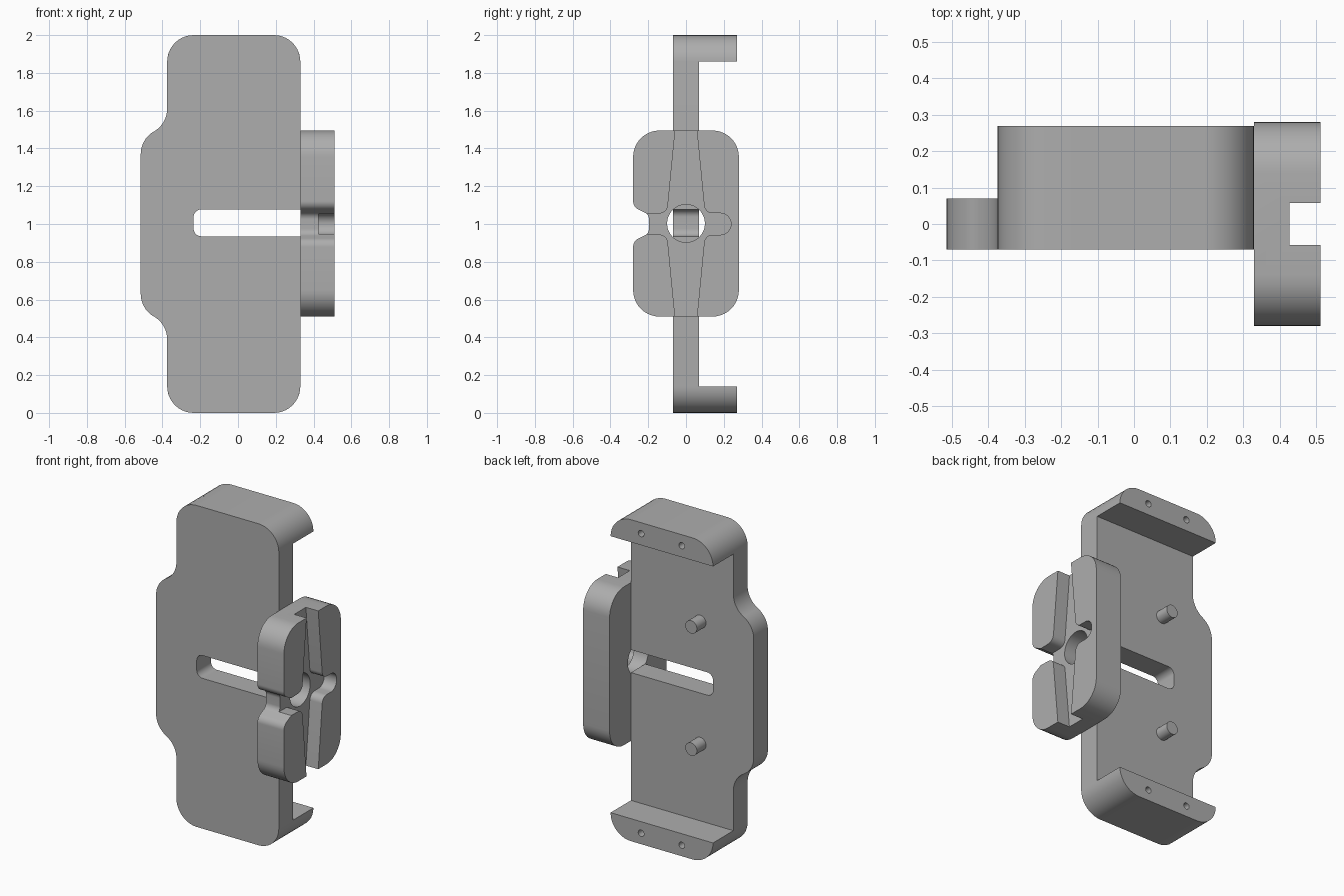
import bpy, bmesh
from math import cos, sin, tan, pi
from mathutils import Vector

if "Cube" in bpy.data.objects:
    bpy.data.objects.remove(bpy.data.objects["Cube"])

grey = bpy.data.materials.new("plain grey")
grey.use_nodes = True
grey.diffuse_color = (0.42, 0.42, 0.42, 1)
grey.node_tree.nodes["Principled BSDF"].inputs["Base Color"].default_value = grey.diffuse_color


def fillet(corners, steps=10):
    """Round each (u, v, radius) corner of a closed outline."""
    out = []
    for i, (u, v, r) in enumerate(corners):
        p = Vector((u, v))
        if not r:
            out.append(p)
            continue
        a = (Vector(corners[i - 1][:2]) - p).normalized()
        b = (Vector(corners[(i + 1) % len(corners)][:2]) - p).normalized()
        half = a.angle(b) / 2
        start = p + a * r / tan(half)
        centre = p + (a + b).normalized() * r / sin(half)
        sweep = (pi - 2 * half) * (1 if a.x * b.y - a.y * b.x < 0 else -1)
        arm = start - centre
        for k in range(steps + 1):
            t = sweep * k / steps
            out.append(centre + Vector((arm.x * cos(t) - arm.y * sin(t),
                                        arm.x * sin(t) + arm.y * cos(t))))
    return out


def prism(name, outline, axis, start, end):
    """Extrude an outline along x (outline in y, z) or along y (outline in x, z)."""
    bm = bmesh.new()
    place = (lambda p: (start, p.x, p.y)) if axis == "x" else (lambda p: (p.x, start, p.y))
    face = bm.faces.new([bm.verts.new(place(p)) for p in outline])
    new = bmesh.ops.extrude_face_region(bm, geom=[face])["geom"]
    shift = Vector((end - start, 0, 0)) if axis == "x" else Vector((0, end - start, 0))
    bmesh.ops.translate(bm, verts=[g for g in new if isinstance(g, bmesh.types.BMVert)], vec=shift)
    bmesh.ops.remove_doubles(bm, verts=bm.verts, dist=0.0001)
    bmesh.ops.recalc_face_normals(bm, faces=bm.faces)
    mesh = bpy.data.meshes.new(name)
    bm.to_mesh(mesh)
    bm.free()
    mesh.materials.append(grey)
    ob = bpy.data.objects.new(name, mesh)
    bpy.context.collection.objects.link(ob)
    return ob


def circle(u, v, r, n=32):
    return [Vector((u + r * cos(2 * pi * k / n), v + r * sin(2 * pi * k / n))) for k in range(n)]


def activate(ob):
    bpy.ops.object.select_all(action="DESELECT")
    ob.select_set(True)
    bpy.context.view_layer.objects.active = ob


def cut(target, cutter):
    mod = target.modifiers.new("cut", "BOOLEAN")
    mod.operation, mod.solver, mod.object = "DIFFERENCE", "EXACT", cutter
    activate(target)
    bpy.ops.object.modifier_apply(modifier=mod.name)
    bpy.data.objects.remove(cutter)


RIGHT, LEFT, BUMP = 0.33, -0.375, -0.515
parts = []

# Main plate with a side bump and a slot open to one edge
parts.append(prism("main_plate", fillet([
    (RIGHT, 0, 0.14), (RIGHT, 0.935, 0), (-0.235, 0.935, 0.04), (-0.235, 1.077, 0.04),
    (RIGHT, 1.077, 0), (RIGHT, 2, 0.14), (LEFT, 2, 0.14),
    (LEFT, 1.53, 0.138), (BUMP, 1.45, 0.138), (BUMP, 0.55, 0.138), (LEFT, 0.47, 0.138),
    (LEFT, 0, 0.14)]), "y", -0.07, 0.07))

# End lips with two screw holes each, and the locating pegs
for name, end, inner, hole_z, peg_z in (("top", 2, 1.86, 1.932, 1.38),
                                        ("bottom", 0, 0.14, 0.068, 0.62)):
    lip = prism(name + "_lip", fillet([(RIGHT, inner, 0), (RIGHT, end, 0.1399),
                                       (LEFT, end, 0.1399), (LEFT, inner, 0)]), "y", 0.07, 0.27)
    for x in (0.12, -0.16):
        cut(lip, prism("hole_cutter", circle(x, hole_z, 0.02, 20), "y", 0.15, 0.3))
    parts.append(lip)
    parts.append(prism(name + "_peg", circle(-0.147, peg_z, 0.04), "y", 0.07, 0.16))

# Side mount block with a notch in its front edge
block = prism("side_mount", fillet([
    (0.28, 0.51, 0.14), (0.28, 1.495, 0.14), (-0.28, 1.495, 0.14),
    (-0.28, 1.09, 0.05), (-0.196, 1.05, 0.04), (-0.196, 0.95, 0.04), (-0.28, 0.91, 0.05),
    (-0.28, 0.51, 0.14)]), "x", RIGHT, 0.512)

# Cross shaped groove with tapered vertical arms, then the centre hole
upper = [(0.238, 0.057, 0.055), (0.1, 0.057, 0.045), (0.052, 0.55, 0),
         (-0.052, 0.55, 0), (-0.1, 0.057, 0.045), (-0.35, 0.05, 0)]
cross = [(u, 1 + v, r) for u, v, r in upper] + [(u, 1 - v, r) for u, v, r in reversed(upper)]
cut(block, prism("groove_cutter", fillet(cross), "x", 0.427, 0.6))
cut(block, prism("bore_cutter", circle(0, 1.003, 0.1, 48), "x", 0.2, 0.6))
parts.append(block)

for ob in parts:
    activate(ob)
    bpy.ops.object.shade_smooth_by_angle(angle=0.5)
